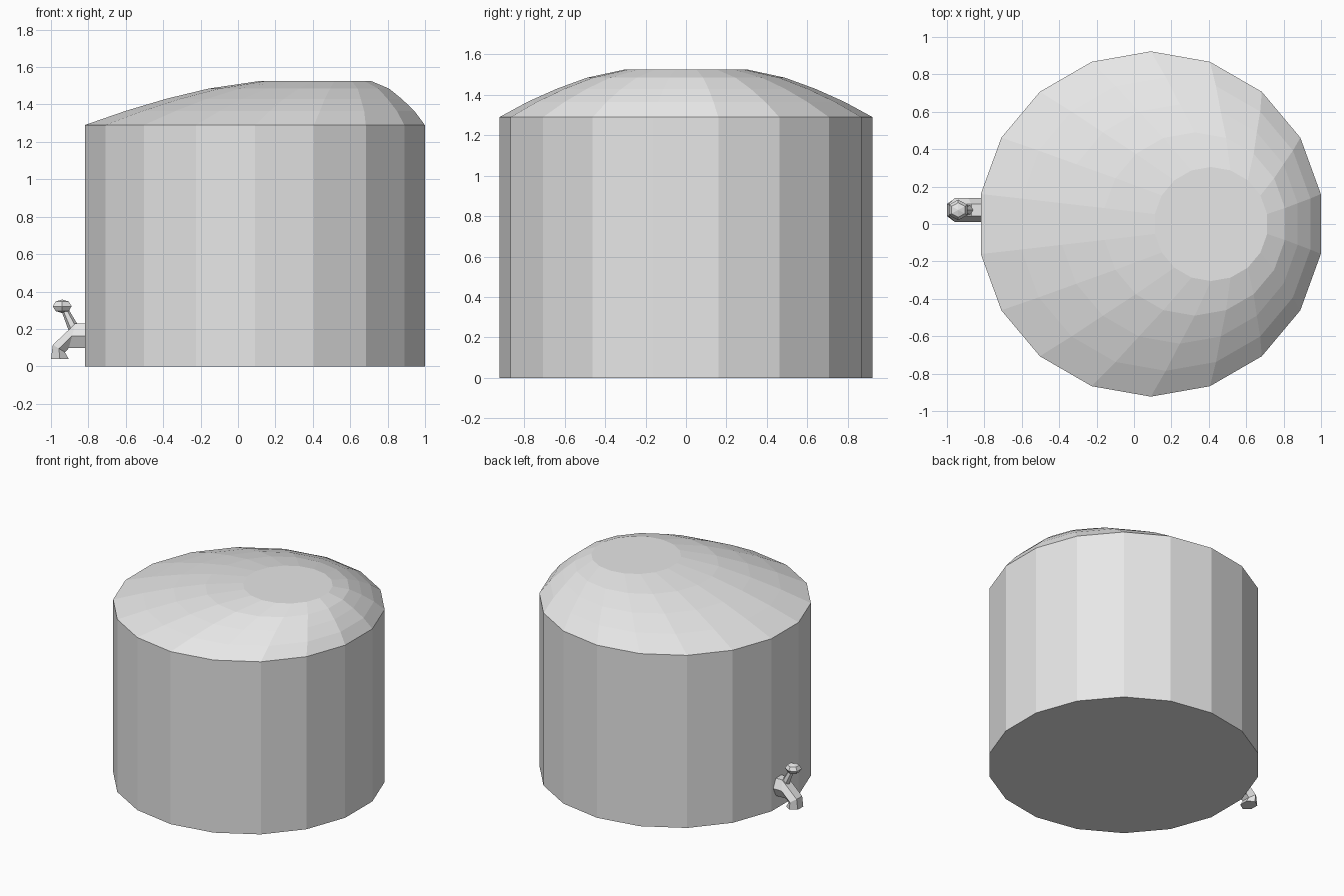
import bpy, bmesh, math
from mathutils import Vector, Matrix

cube = bpy.data.objects.get("Cube")
if cube:
    bpy.data.objects.remove(cube, do_unlink=True)

grey = bpy.data.materials.new("light_grey")
grey.use_nodes = True
colour = (0.8, 0.8, 0.8, 1)
grey.diffuse_color = colour
grey.node_tree.nodes["Principled BSDF"].inputs["Base Color"].default_value = colour

TAP_Y = 0.075


def finish(bm, name):
    """Turn a bmesh into a flat shaded grey object."""
    bmesh.ops.recalc_face_normals(bm, faces=bm.faces[:])
    mesh = bpy.data.meshes.new(name)
    bm.to_mesh(mesh)
    bm.free()
    mesh.materials.append(grey)
    obj = bpy.data.objects.new(name, mesh)
    bpy.context.collection.objects.link(obj)
    return obj


def loft(name, rings):
    """Skin closed rings of points and cap both ends."""
    bm = bmesh.new()
    loops = [[bm.verts.new(p) for p in ring] for ring in rings]
    for a, b in zip(loops, loops[1:]):
        for i in range(len(a)):
            j = (i + 1) % len(a)
            bm.faces.new((a[i], a[j], b[j], b[i]))
    bm.faces.new(loops[0])
    bm.faces.new(loops[-1])
    return finish(bm, name)


def circle(cx, radius, z, sides=18):
    angles = [2 * math.pi * (i + 0.5) / sides for i in range(sides)]
    return [(cx + radius * math.cos(a), radius * math.sin(a), z) for a in angles]


# Tank wall and off-centre dome: centre x, radius, height of each ring
profile = [(0.09, 0.923, 0), (0.09, 0.923, 1.29), (0.17, 0.785, 1.365),
           (0.245, 0.64, 1.43), (0.325, 0.49, 1.485), (0.412, 0.305, 1.525)]
loft("water_tank", [circle(*ring) for ring in profile])


# Bent six-sided spout: outer and inner edge (x, z) of each section
def section(ox, oz, ix, iz, half=0.065):
    ring = []
    for t, w in ((0, -0.5), (0, 0.5), (0.5, 1), (1, 0.5), (1, -0.5), (0.5, -1)):
        ring.append((ox + (ix - ox) * t, TAP_Y + half * w, oz + (iz - oz) * t))
    return ring


bends = [(-0.79, 0.228, -0.79, 0.097), (-0.87, 0.228, -0.905, 0.097),
         (-0.99, 0.115, -0.925, 0.075), (-1.0, 0.04, -0.905, 0.04)]
loft("tap_spout", [section(*b) for b in bends])

# Slanted stem of the tap
start, end = Vector((-0.875, TAP_Y, 0.195)), Vector((-0.93, TAP_Y, 0.31))
axis = end - start
bm = bmesh.new()
bmesh.ops.create_cone(
    bm, cap_ends=True, segments=6, radius1=0.03, radius2=0.018, depth=axis.length,
    matrix=Matrix.Translation((start + end) / 2) @ axis.to_track_quat("Z", "Y").to_matrix().to_4x4())
finish(bm, "tap_stem")

# Flattened knob on the stem
bm = bmesh.new()
bmesh.ops.create_uvsphere(
    bm, u_segments=6, v_segments=4, radius=1,
    matrix=Matrix.Translation((-0.94, TAP_Y, 0.321)) @ Matrix.Diagonal((0.058, 0.055, 0.036, 1)))
finish(bm, "tap_knob")
